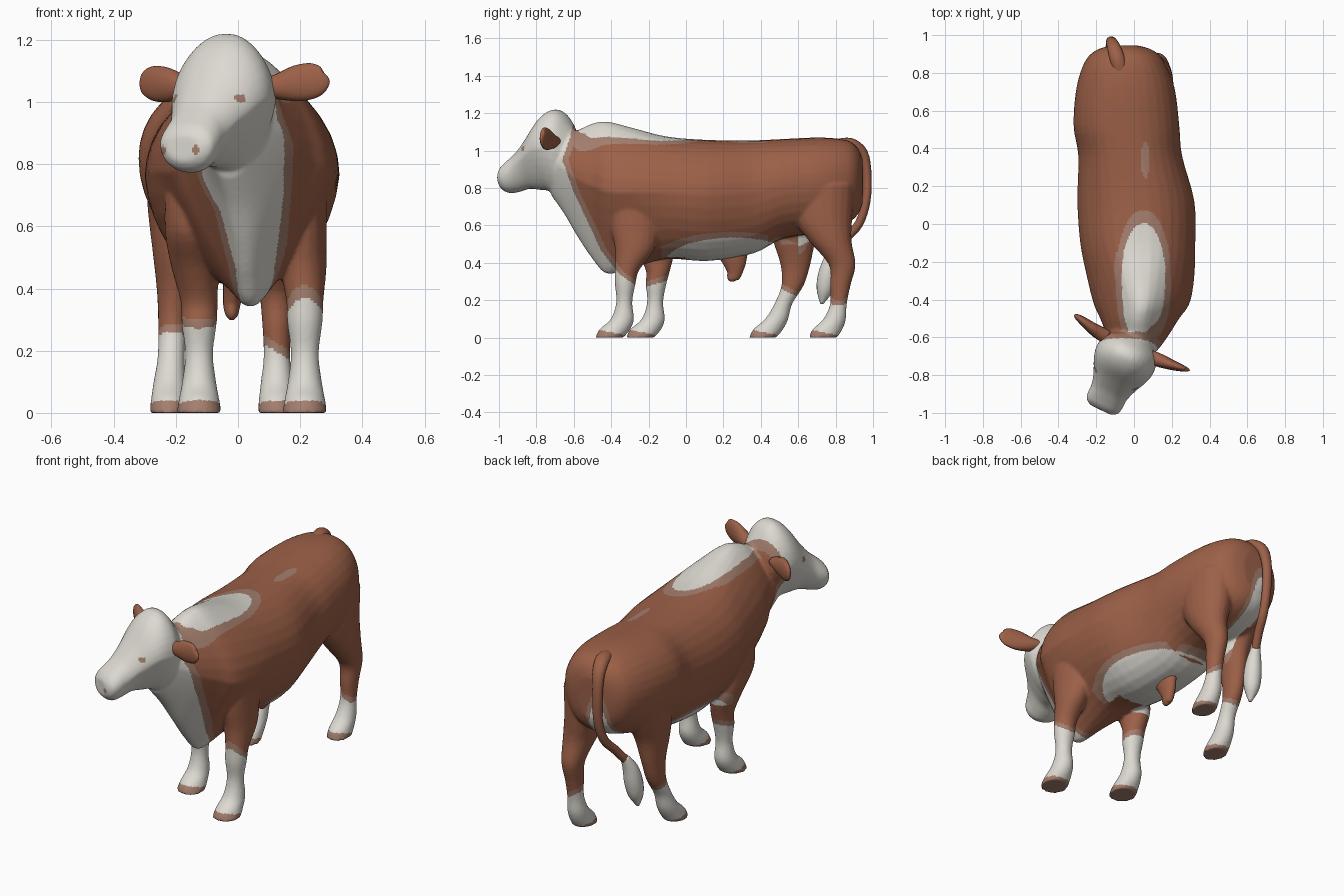
import bpy, bmesh, math
from mathutils import Vector, Matrix

def material(name, rgb):
    m = bpy.data.materials.new(name)
    m.diffuse_color = (*rgb, 1)
    return m

BROWN = material("red_brown_hide", (0.335, 0.118, 0.064))
WHITE = material("cream_white_hide", (0.72, 0.70, 0.64))
TAN = material("tan_edge_and_hoof", (0.37, 0.21, 0.155))

YAW = math.radians(26)          # the head is turned to one side
NECK = Vector((0, -0.62, 0))

def spline(st, n=4):
    """Catmull-Rom interpolation of station tuples."""
    out = []
    for i in range(len(st) - 1):
        p = [st[max(i - 1, 0)], st[i], st[i + 1], st[min(i + 2, len(st) - 1)]]
        for k in range(n):
            t = k / n
            out.append(tuple(b + 0.5 * t * (c - a + t * (2*a - 5*b + 4*c - d + t * (3*(b - c) + d - a)))
                             for a, b, c, d in zip(*p)))
    return out + [st[-1]]

def skin(bm, rings):
    """Bridge rings of points and cap both ends."""
    vs = [[bm.verts.new(p) for p in r] for r in rings]
    n = len(vs[0])
    for a, b in zip(vs, vs[1:]):
        for i in range(n):
            bm.faces.new((a[i], a[(i + 1) % n], b[(i + 1) % n], b[i]))
    bm.faces.new(vs[0][::-1])
    bm.faces.new(vs[-1])

def trunk(bm, stations, mat=Matrix(), above=0.5, n=32):
    """Upright sections: y, centre x, half width, top, bottom, taper (full below, partial above)."""
    rings = []
    for y, cx, w, top, bot, tap in spline(stations):
        zm, ring = bot + 0.54 * (top - bot), []
        for i in range(n):
            c, s = math.cos(math.tau * i / n), math.sin(math.tau * i / n)
            x = w * math.copysign(abs(c) ** 0.85, c) * (1 - tap * (-s if s < 0 else above * s * s))
            z = zm + s * ((top - zm) if s > 0 else (zm - bot))
            ring.append(mat @ Vector((cx + x, y, z)))
        rings.append(ring)
    skin(bm, rings)

def leg(bm, stations, n=20):
    """Level sections: x, y, z, half width, half depth."""
    skin(bm, [[(x + a * math.cos(math.tau * i / n), y + b * math.sin(math.tau * i / n), z)
               for i in range(n)] for x, y, z, a, b in spline(stations)])

def tube(name, stations, ref, mat, n=16):
    """Sections square to a path: x, y, z, radius across ref, radius along ref."""
    st, bm, rings = spline(stations), bmesh.new(), []
    for i, s in enumerate(st):
        t = (Vector(st[min(i + 1, len(st) - 1)][:3]) - Vector(st[max(i - 1, 0)][:3])).normalized()
        side = t.cross(Vector(ref)).normalized()
        up = side.cross(t)
        rings.append([Vector(s[:3]) + side * s[3] * math.cos(math.tau * k / n)
                      + up * s[4] * math.sin(math.tau * k / n) for k in range(n)])
    skin(bm, rings)
    return finish(name, bm, [mat])

def finish(name, bm, mats):
    bmesh.ops.recalc_face_normals(bm, faces=bm.faces)
    me = bpy.data.meshes.new(name)
    bm.to_mesh(me)
    bm.free()
    for m in mats:
        me.materials.append(m)
    me.shade_smooth()
    ob = bpy.data.objects.new(name, me)
    bpy.context.collection.objects.link(ob)
    return ob

bm = bmesh.new()

# torso, chest and neck
trunk(bm, [
    (0.945, -0.05, 0.07, 0.95, 0.72, 0), (0.92, -0.05, 0.15, 1.01, 0.66, 0),
    (0.86, -0.05, 0.21, 1.055, 0.61, 0), (0.72, -0.045, 0.26, 1.07, 0.56, 0),
    (0.52, -0.04, 0.28, 1.062, 0.53, 0), (0.36, -0.02, 0.275, 1.055, 0.45, 0.05),
    (0.12, 0.01, 0.31, 1.057, 0.41, 0.1), (-0.1, 0.02, 0.305, 1.075, 0.42, 0.15),
    (-0.28, 0.035, 0.285, 1.12, 0.375, 0.45), (-0.42, 0.04, 0.255, 1.155, 0.34, 0.68),
    (-0.5, 0.03, 0.21, 1.145, 0.42, 0.65), (-0.58, 0.02, 0.17, 1.11, 0.54, 0.55),
    (-0.65, 0, 0.14, 1.10, 0.66, 0.4), (-0.72, -0.03, 0.11, 1.08, 0.76, 0.3)], above=0.75)

# head, built straight and then turned
turn = Matrix.Translation(NECK) @ Matrix.Rotation(-YAW, 4, 'Z')
trunk(bm, [
    (0.03, 0, 0.09, 1.10, 0.82, 0.3), (-0.03, 0, 0.15, 1.19, 0.77, 0.3),
    (-0.08, 0, 0.165, 1.22, 0.765, 0.35), (-0.13, 0, 0.165, 1.205, 0.785, 0.35),
    (-0.18, 0, 0.15, 1.16, 0.79, 0.35), (-0.24, 0, 0.122, 1.075, 0.795, 0.3),
    (-0.30, 0, 0.103, 1.0, 0.78, 0.15), (-0.35, 0, 0.101, 0.955, 0.772, 0.05),
    (-0.385, 0, 0.092, 0.925, 0.785, 0.05), (-0.405, 0, 0.06, 0.895, 0.81, 0)], turn)

# front legs: shoulder, knee, fetlock, hoof
for x, dy, top_x, top_dy in ((0.215, 0, 0.205, 0), (-0.125, 0.165, -0.155, 0.05)):
    leg(bm, [(top_x, -0.27 + top_dy, 0.70, 0.08, 0.14), (top_x, -0.27 + top_dy, 0.58, 0.08, 0.13),
             ((x + top_x) / 2, -0.275 + (dy + top_dy) / 2, 0.47, 0.075, 0.105),
             (x, -0.315 + dy, 0.36, 0.06, 0.065), (x, -0.325 + dy, 0.29, 0.057, 0.056),
             (x, -0.33 + dy, 0.19, 0.045, 0.043), (x, -0.34 + dy, 0.10, 0.055, 0.062),
             (x, -0.38 + dy, 0.045, 0.065, 0.083), (x, -0.41 + dy, 0, 0.073, 0.075)])

# hind legs: thigh, hock, fetlock, hoof
leg(bm, [(0.10, 0.73, 0.82, 0.11, 0.17), (0.10, 0.73, 0.65, 0.11, 0.16), (0.12, 0.77, 0.52, 0.085, 0.115),
         (0.125, 0.835, 0.39, 0.058, 0.072), (0.125, 0.825, 0.28, 0.047, 0.055),
         (0.125, 0.815, 0.18, 0.043, 0.045), (0.125, 0.795, 0.10, 0.052, 0.06),
         (0.125, 0.757, 0.045, 0.058, 0.08), (0.125, 0.732, 0, 0.062, 0.075)])
leg(bm, [(-0.19, 0.62, 0.80, 0.11, 0.17), (-0.19, 0.60, 0.65, 0.10, 0.155), (-0.195, 0.58, 0.52, 0.08, 0.115),
         (-0.205, 0.585, 0.39, 0.056, 0.08), (-0.21, 0.57, 0.28, 0.047, 0.06),
         (-0.215, 0.52, 0.18, 0.044, 0.048), (-0.22, 0.485, 0.10, 0.052, 0.062),
         (-0.222, 0.44, 0.045, 0.058, 0.08), (-0.222, 0.41, 0, 0.062, 0.073)])

# weld the parts into one smooth skin
raw = finish("raw_parts", bm, [])
rem = raw.modifiers.new("weld", 'REMESH')
rem.mode, rem.voxel_size = 'VOXEL', 0.0085
sm = raw.modifiers.new("soften", 'SMOOTH')
sm.factor, sm.iterations = 0.5, 6
bpy.context.view_layer.update()
mesh = bpy.data.meshes.new_from_object(raw.evaluated_get(bpy.context.evaluated_depsgraph_get()))
bpy.data.objects.remove(raw)
body = bpy.data.objects.new("body", mesh)
bpy.context.collection.objects.link(body)
mesh.materials.clear()
for m in (BROWN, WHITE, TAN):
    mesh.materials.append(m)
mesh.shade_smooth()

COLLAR = [(0.30, -0.31), (0.47, -0.44), (0.6, -0.50), (0.78, -0.585), (0.95, -0.645), (1.08, -0.60), (1.3, -0.56)]

def oval(a, ra, b, rb, size, p=2):
    return (1 - (abs(a / ra) ** p + abs(b / rb) ** p) ** (1 / p)) * size

def paint(p):
    """Material index: 0 brown, 1 white, 2 tan edge."""
    x, y, z = p
    q = turn.inverted() @ p
    toe = (-0.485 if x > 0.04 else -0.32) if y < 0.1 else (0.65 if x > -0.05 else 0.335)
    if z < max(0.012, 0.045 - 0.2 * (y - toe)):                        # hooves
        return 2
    if abs(q.x) > 0.05 and abs(q.y + 0.225) < 0.013 and abs(z - 1.01) < 0.011:   # eyes
        return 2
    if q.y < -0.36 and math.hypot(q.x - (0.045 if q.x > 0 else -0.075), z - 0.845) < 0.014:   # nostrils
        return 2
    f = -1
    for (z0, y0), (z1, y1) in zip(COLLAR, COLLAR[1:]):                 # face and chest
        if z0 <= z < z1:
            f = (y0 + (y1 - y0) * (z - z0) / (z1 - z0) - y) * 0.85
    if x < 0.03 and z < 0.75:                                          # chest edge on the turned side
        f -= 0.05 * min(1, (0.75 - z) / 0.1) * min(1, (0.03 - x) / 0.03)
    if z > 0.95:                                                       # crest and back spot
        f = max(f, oval(x - 0.05, 0.13, y + 0.27, 0.31, 0.12, 2.0 if y > -0.27 else 2.8))
        if -0.57 < y < -0.15:
            f = max(f, 0.8 * (z - 1.075))
        if oval(x - 0.06, 0.022, y - 0.34, 0.1, 1) > 0:
            f = max(f, 0)
    if z < 0.65 and y > -0.13 and (z > 0.43 or y > 0) and (y < 0.44 or z > 0.5 and abs(x + 0.03) < 0.11):
        f = max(f, oval(y - 0.25, 0.40, z - 0.4, 0.15, 0.14))          # belly
    if y > 0.6 and z > 0.4 and (y > 0.78 or abs(x + 0.05) < 0.09):     # under the tail
        f = max(f, oval(x + 0.10, 0.065, z - 0.64, 0.2, 0.09))
    if z < 0.42:                                                       # socks
        if y < 0.1:
            f = max(f, (0.335 - 0.7 * (y + 0.33) if x > 0.1 else 0.30 + 0.3 * (y + 0.165)) - z)
        elif y > 0.35:
            f = max(f, (0.21 + 0.6 * (0.125 - x) if x > 0 else 0.255 - 0.5 * (y - 0.55)) - z)
    return 1 if f > 0.014 else 2 if f > -0.014 else 0

for poly in mesh.polygons:
    poly.material_index = paint(poly.center)

# ears
tube("right_ear", [(0.08, -0.70, 1.05, 0.035, 0.025), (0.13, -0.72, 1.05, 0.036, 0.042),
                   (0.19, -0.742, 1.06, 0.029, 0.058), (0.245, -0.76, 1.07, 0.02, 0.056),
                   (0.277, -0.77, 1.08, 0.012, 0.036), (0.285, -0.772, 1.085, 0.003, 0.008)], (0, 0, 1), BROWN)
tube("left_ear", [(-0.14, -0.60, 1.05, 0.035, 0.025), (-0.185, -0.575, 1.05, 0.036, 0.042),
                  (-0.23, -0.545, 1.055, 0.03, 0.056), (-0.275, -0.51, 1.06, 0.022, 0.055),
                  (-0.305, -0.488, 1.06, 0.013, 0.036), (-0.315, -0.48, 1.06, 0.003, 0.008)], (0, 0, 1), BROWN)

# tail and its tuft, swung in behind the forward hind leg
tube("tail", [(-0.07, 0.80, 1.03, 0.03, 0.04), (-0.09, 0.88, 1.035, 0.032, 0.04),
              (-0.11, 0.945, 0.985, 0.028, 0.034), (-0.12, 0.968, 0.87, 0.024, 0.028),
              (-0.12, 0.963, 0.73, 0.023, 0.026), (-0.13, 0.925, 0.61, 0.023, 0.025),
              (-0.155, 0.855, 0.53, 0.023, 0.024), (-0.18, 0.80, 0.46, 0.022, 0.024)], (1, 0, 0), BROWN)
tube("tail_tuft", [(-0.177, 0.81, 0.48, 0.02, 0.022), (-0.19, 0.775, 0.41, 0.04, 0.04),
                   (-0.197, 0.755, 0.33, 0.05, 0.048), (-0.203, 0.74, 0.25, 0.042, 0.04),
                   (-0.205, 0.725, 0.18, 0.008, 0.008)], (1, 0, 0), WHITE)

# sheath under the belly
tube("sheath", [(-0.01, 0.25, 0.46, 0.085, 0.04), (-0.015, 0.26, 0.40, 0.062, 0.034),
                (-0.02, 0.26, 0.35, 0.042, 0.028), (-0.02, 0.25, 0.315, 0.03, 0.02),
                (-0.02, 0.25, 0.30, 0.01, 0.008)], (1, 0, 0), BROWN)
